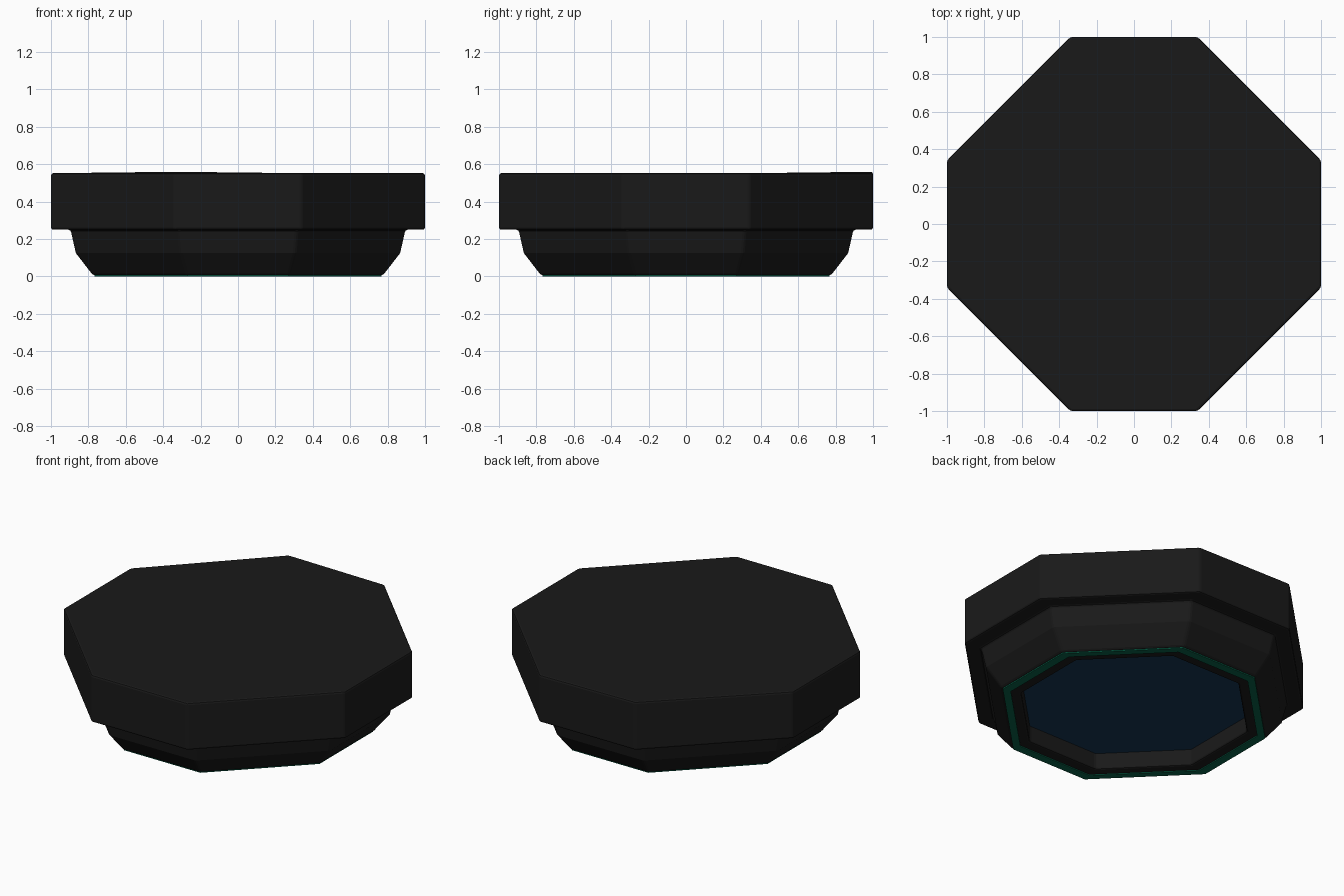
import bpy, bmesh

if "Cube" in bpy.data.objects:
    bpy.data.objects.remove(bpy.data.objects["Cube"])


def material(name, color):
    m = bpy.data.materials.new(name)
    m.diffuse_color = (*color, 1)
    m.use_nodes = True
    m.node_tree.nodes["Principled BSDF"].inputs["Base Color"].default_value = m.diffuse_color
    return m


def octagon(bm, s, f, z):
    """Ring of eight vertices: s = half width, f = half length of the straight sides."""
    pts = [(f, -s), (s, -f), (s, f), (f, s), (-f, s), (-s, f), (-s, -f), (-f, -s)]
    return [bm.verts.new((x, y, z)) for x, y in pts]


def loft(name, profile, mat, caps=(), closed=False, lift=0, bevel=0):
    bm = bmesh.new()
    rings = [octagon(bm, *p) for p in profile]
    pairs = list(zip(rings, rings[1:]))
    if closed:
        pairs.append((rings[-1], rings[0]))
    for a, b in pairs:
        for i in range(8):
            j = (i + 1) % 8
            bm.faces.new((a[i], b[i], b[j], a[j]))
    for c in caps:
        bm.faces.new(rings[c])
    rings[0][4].co.z += lift
    bmesh.ops.recalc_face_normals(bm, faces=bm.faces)
    me = bpy.data.meshes.new(name)
    bm.to_mesh(me)
    bm.free()
    me.materials.append(mat)
    ob = bpy.data.objects.new(name, me)
    bpy.context.collection.objects.link(ob)
    if bevel:
        mod = ob.modifiers.new("soft_edges", 'BEVEL')
        mod.width = bevel
        mod.segments = 2
        mod.limit_method = 'ANGLE'
    return ob


black = material("black_casing", (0.01, 0.01, 0.01))
green = material("green_trim", (0.002, 0.12, 0.065))
blue = material("blue_panel", (0.007, 0.036, 0.085))

# Casing: wide upper slab, stepped and tapered base, recess in the underside
loft("casing", [
    (1.0, 0.34, 0.552),
    (1.0, 0.34, 0.25),
    (0.895, 0.315, 0.25),
    (0.867, 0.305, 0.125),
    (0.775, 0.273, 0.006),
    (0.645, 0.25, 0.006),
    (0.645, 0.25, 0.125),
], black, caps=(0, -1), lift=0.008, bevel=0.012)

# Thin trim ring around the underside
loft("trim_ring", [
    (0.768, 0.271, 0.012),
    (0.768, 0.271, 0.0),
    (0.715, 0.262, 0.0),
    (0.715, 0.262, 0.012),
], green, closed=True)

# Panel set at the bottom of the recess
loft("recess_panel", [
    (0.644, 0.25, 0.125),
    (0.644, 0.25, 0.11),
], blue, caps=(0, 1))
